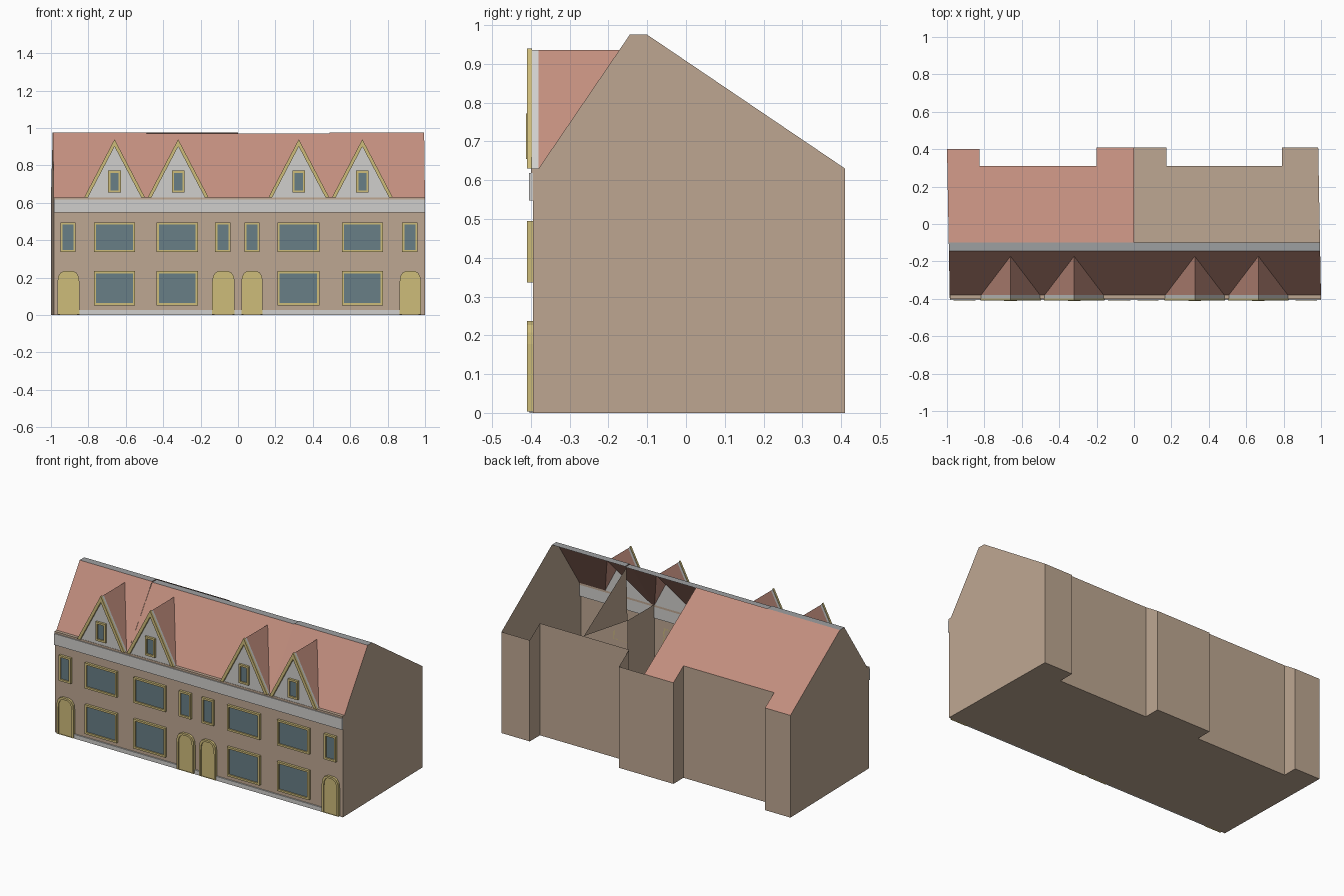
import bpy, bmesh
from mathutils import Vector

if "Cube" in bpy.data.objects:
    bpy.data.objects.remove(bpy.data.objects["Cube"])


def material(name, r, g, b):
    lin = lambda c: ((c / 255 + 0.055) / 1.055) ** 2.4
    m = bpy.data.materials.new(name)
    m.diffuse_color = (lin(r), lin(g), lin(b), 1)
    m.use_nodes = True
    m.node_tree.nodes["Principled BSDF"].inputs["Base Color"].default_value = m.diffuse_color
    return m


WALL = material("tan wall", 190, 167, 146)
RED = material("red roof tile", 194, 142, 126)
WHITE = material("off white render", 208, 207, 204)
GOLD = material("yellow trim", 206, 188, 122)
GLASS = material("blue grey glass", 104, 126, 134)
GREY = material("grey ridge", 158, 160, 161)


def build(name, faces, mat, mode="solid"):
    """Mesh from polygons; sheets face up, solids face outward."""
    bm = bmesh.new()
    for f in faces:
        bm.faces.new([bm.verts.new(p) for p in f])
    bmesh.ops.remove_doubles(bm, verts=bm.verts, dist=0.0005)
    if mode == "solid":
        bmesh.ops.recalc_face_normals(bm, faces=bm.faces)
    else:
        bm.normal_update()
        for f in bm.faces:
            if f.normal.z < 0:
                f.normal_flip()
    me = bpy.data.meshes.new(name)
    bm.to_mesh(me)
    bm.free()
    me.materials.append(mat)
    ob = bpy.data.objects.new(name, me)
    bpy.context.collection.objects.link(ob)
    return ob


def plate(name, outline, y0, y1, mat):
    """Extrude an x-z outline from y0 (front) to y1 (back)."""
    n = len(outline)
    front = [(x, y0, z) for x, z in outline]
    back = [(x, y1, z) for x, z in outline]
    sides = [[front[i], front[(i + 1) % n], back[(i + 1) % n], back[i]] for i in range(n)]
    return build(name, [front, back] + sides, mat)


def ring(name, outer, inner, y0, y1, mat):
    """Frame between two matching x-z outlines."""
    n = len(outer)
    faces = []
    for i in range(n):
        j = (i + 1) % n
        P = lambda o, k, y: (o[k][0], y, o[k][1])
        faces += [[P(outer, i, y0), P(outer, j, y0), P(inner, j, y0), P(inner, i, y0)],
                  [P(outer, i, y1), P(outer, j, y1), P(inner, j, y1), P(inner, i, y1)],
                  [P(outer, i, y0), P(outer, j, y0), P(outer, j, y1), P(outer, i, y1)],
                  [P(inner, i, y0), P(inner, j, y0), P(inner, j, y1), P(inner, i, y1)]]
    return build(name, faces, mat)


def rect(x0, x1, z0, z1):
    return [(x0, z0), (x1, z0), (x1, z1), (x0, z1)]


FRONT, EAVE_Y, EAVE, TOP = -0.395, -0.38, 0.63, 0.975
RY0, RY1 = -0.145, -0.10
left_x = lambda y: -0.985 - 0.015 * (y + 0.4) / 0.81
right_x = lambda y: 1.0 - 0.015 * (y + 0.4) / 0.81
back_z = lambda y: TOP - (y - RY1) * (TOP - EAVE) / (0.41 - RY1)
front_y = lambda z: EAVE_Y + (z - EAVE) * (RY0 - EAVE_Y) / (TOP - EAVE)

# Walls with stepped back, gable ends and floor
back = [(left_x(.40), .40), (-.825, .40), (-.825, .31), (-.20, .31), (-.20, .41),
        (.175, .41), (.175, .31), (.79, .31), (.79, .41), (right_x(.41), .41)]
walls = [[(*a, 0), (*b, 0), (*b, back_z(b[1])), (*a, back_z(a[1]))]
         for a, b in zip(back, back[1:])]
fl, fr = (left_x(FRONT), FRONT), (right_x(FRONT), FRONT)
walls.append([(*fl, 0), (*fr, 0), (*fr, EAVE), (*fl, EAVE)])
for fx, yb in ((left_x, .40), (right_x, .41)):
    prof = [(FRONT, 0), (FRONT, EAVE), (EAVE_Y, EAVE), (RY0, TOP), (RY1, TOP),
            (yb, back_z(yb)), (yb, 0)]
    walls.append([(fx(y), y, z) for y, z in prof])
walls.append([(*p, 0) for p in [fl] + back + [fr]])
build("house_walls", walls, WALL)

# Partial party wall inside the open half
px = 0.488
build("party_wall", [
    [(px, FRONT + .01, 0), (px, -.12, 0), (px, -.12, EAVE), (px, FRONT + .01, EAVE)],
    [(px, .308, back_z(.31)), (px, -.11, .965), (px, -.12, EAVE)]], WALL)

# Front roof in four bays, each notched for its dormer, plus ridge caps
bays = [(-1, -.49, -.66, TOP), (-.49, 0, -.32, TOP - .004),
        (0, .49, .325, TOP - .004), (.49, 1, .665, TOP)]
HALF, APEX = 0.158, 0.935
for a, b, cx, top in bays:
    ax = lambda y: left_x(y) if a == -1 else a
    bx = lambda y: right_x(y) if b == 1 else b
    build("front_roof", [[(ax(EAVE_Y), EAVE_Y, EAVE), (cx - HALF, EAVE_Y, EAVE),
                          (cx, front_y(APEX), APEX), (cx + HALF, EAVE_Y, EAVE),
                          (bx(EAVE_Y), EAVE_Y, EAVE), (bx(RY0), RY0, top),
                          (ax(RY0), RY0, top)]], RED, "sheet")
    build("ridge_cap", [[(ax(RY0), RY0, top), (bx(RY0), RY0, top),
                         (bx(RY1), RY1, top), (ax(RY1), RY1, top)]], GREY, "sheet")

# Back roof covers the left half only
for edge, x0, x1 in ((back[:3] + [(-.49, .31)], left_x(RY1), -.49),
                     ([(-.49, .31)] + back[3:5] + [(0, .41)], -.49, 0)):
    poly = [(x, y, back_z(y)) for x, y in edge]
    build("back_roof", [poly + [(x1, RY1, TOP), (x0, RY1, TOP)]], RED, "sheet")


# Framed windows
def window(x0, x1, z0, z1, y=FRONT):
    t = 0.012
    inner = rect(x0 + t, x1 - t, z0 + t, z1 - t)
    ring("window_frame", rect(x0, x1, z0, z1), inner, y - .015, y, GOLD)
    plate("window_glass", inner, y - .007, y - .001, GLASS)


for x0, x1 in ((-.77, -.55), (-.435, -.215), (.21, .435), (.555, .775)):
    window(x0, x1, .052, .235)
    window(x0, x1, .336, .495)
for x0, x1 in ((-.95, -.868), (-.122, -.04), (.034, .115), (.878, .96)):
    window(x0, x1, .336, .495)


# Doors with rounded heads
def arch(x0, x1, z1, inset=0):
    c, w = (x0 + x1) / 2, (x1 - x0) / 2 - inset
    top = z1 - inset
    head = [(1, -.06), (.93, -.03), (.72, -.01), (.38, 0), (-.38, 0), (-.72, -.01),
            (-.93, -.03), (-1, -.06)]
    return [(c - w, .003), (c + w, .003)] + [(c + u * w, top + v) for u, v in head]


for x0, x1 in ((-.965, -.848), (-.138, -.018), (.018, .132), (.864, .978)):
    ring("door_frame", arch(x0, x1, .237), arch(x0, x1, .237, .012),
         FRONT - .015, FRONT, GOLD)
    plate("door", arch(x0, x1, .237, .012), FRONT - .008, FRONT - .001, GOLD)

# Plinth strips between the doors, and the eaves band
for x0, x1 in ((-.848, -.138), (-.018, .018), (.132, .864)):
    plate("plinth", rect(x0, x1, 0, .026), FRONT - .008, FRONT, WHITE)
plate("eaves_band", rect(-.985, .999, .548, .618), FRONT - .01, EAVE_Y, WHITE)
plate("eaves_edge", rect(-.985, .999, .618, .63), FRONT - .005, EAVE_Y, WALL)

# Dormers: white gable, yellow barge boards, window and pitched roof
for _, _, cx, _ in bays:
    gable = [(cx - HALF, EAVE), (cx + HALF, EAVE), (cx, APEX)]
    plate("dormer_gable", gable, FRONT - .003, EAVE_Y, WHITE)
    for s in (-1, 1):
        build("dormer_roof", [[(cx, EAVE_Y, APEX), (cx, front_y(APEX), APEX),
                               (cx + s * HALF, EAVE_Y, EAVE)]], RED, "sheet")
        board = [(cx, APEX + .005), (cx + s * (HALF + .004), EAVE),
                 (cx + s * (HALF - .016), EAVE), (cx, APEX - .034)]
        plate("barge_board", board, FRONT - .015, FRONT - .002, GOLD)
    window(cx - .034, cx + .034, .655, .772, FRONT - .002)
